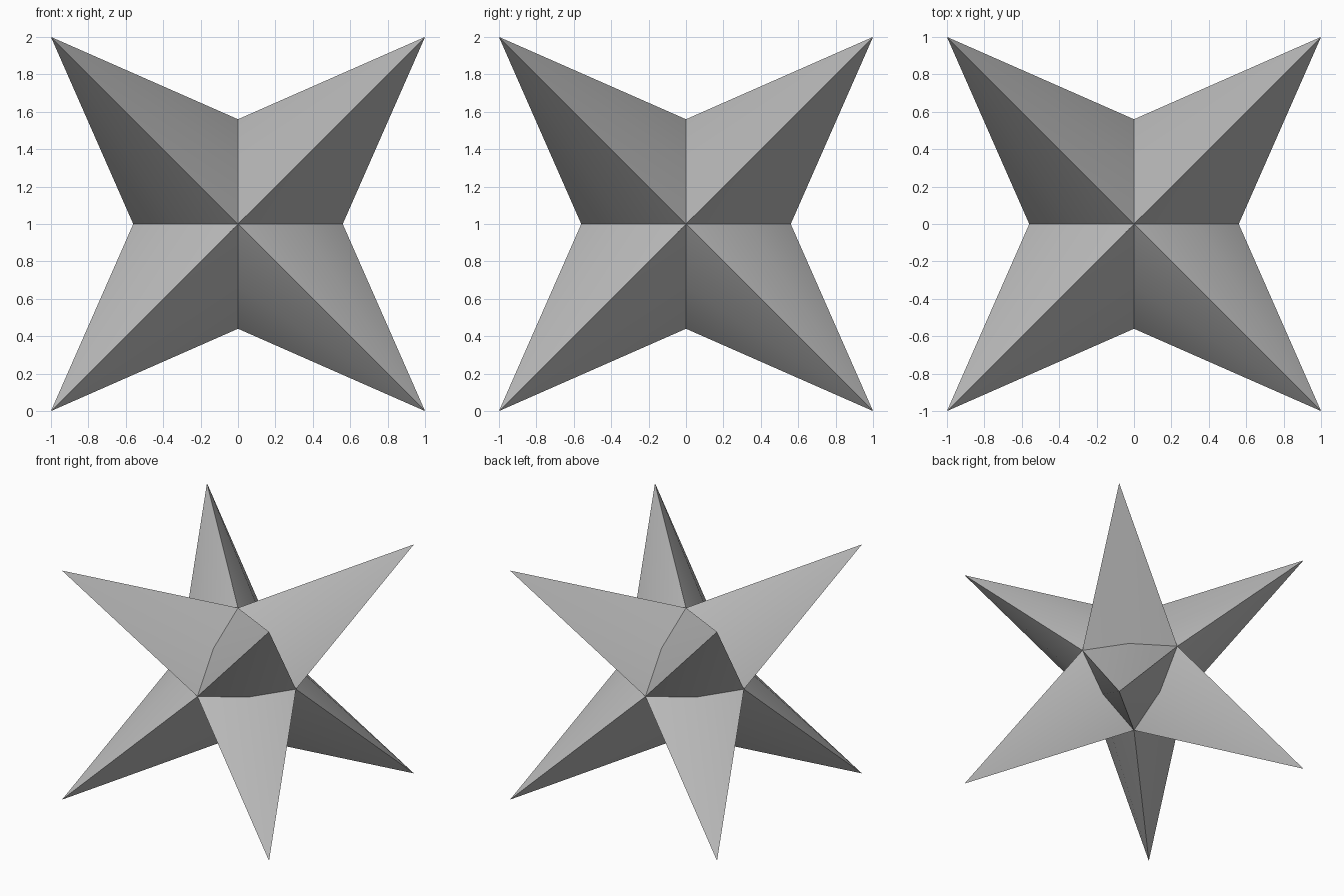
import bpy
import bmesh
import math

old = bpy.data.objects.get("Cube")
if old:
    bpy.data.objects.remove(old, do_unlink=True)

# Plain grey material
grey = bpy.data.materials.new("plain grey")
grey.use_nodes = True
colour = (0.5, 0.5, 0.5, 1)
grey.diffuse_color = colour
grey.node_tree.nodes["Principled BSDF"].inputs["Base Color"].default_value = colour

# Distance along each axis for face centres, edge middles and corners
REACH = {1: 0.56, 2: 0.337, 3: 1.0}


def kind(vert):
    """1 = face centre, 2 = edge middle, 3 = corner."""
    return sum(abs(c) > 0.01 for c in vert.co)


# Star: a subdivided cube whose sides are pulled in, leaving corner spikes
bm = bmesh.new()
bmesh.ops.create_cube(bm, size=2)
bmesh.ops.subdivide_edges(bm, edges=bm.edges[:], cuts=1, use_grid_fill=True)

# Ridge from each valley point to its spike tip
for face in bm.faces[:]:
    centre = next(v for v in face.verts if kind(v) == 1)
    tip = next(v for v in face.verts if kind(v) == 3)
    bmesh.utils.face_split(face, centre, tip)

for vert in bm.verts:
    vert.co *= REACH[kind(vert)]
    vert.co.z += 1
bmesh.ops.recalc_face_normals(bm, faces=bm.faces[:])

mesh = bpy.data.meshes.new("eight_pointed_star")
bm.to_mesh(mesh)
bm.free()
mesh.materials.append(grey)
star = bpy.data.objects.new("eight_pointed_star", mesh)
bpy.context.collection.objects.link(star)

# Smooth the gentle folds of the spikes, keep ridges sharp
bpy.ops.object.select_all(action="DESELECT")
star.select_set(True)
bpy.context.view_layer.objects.active = star
bpy.ops.object.shade_smooth_by_angle(angle=math.radians(30))
